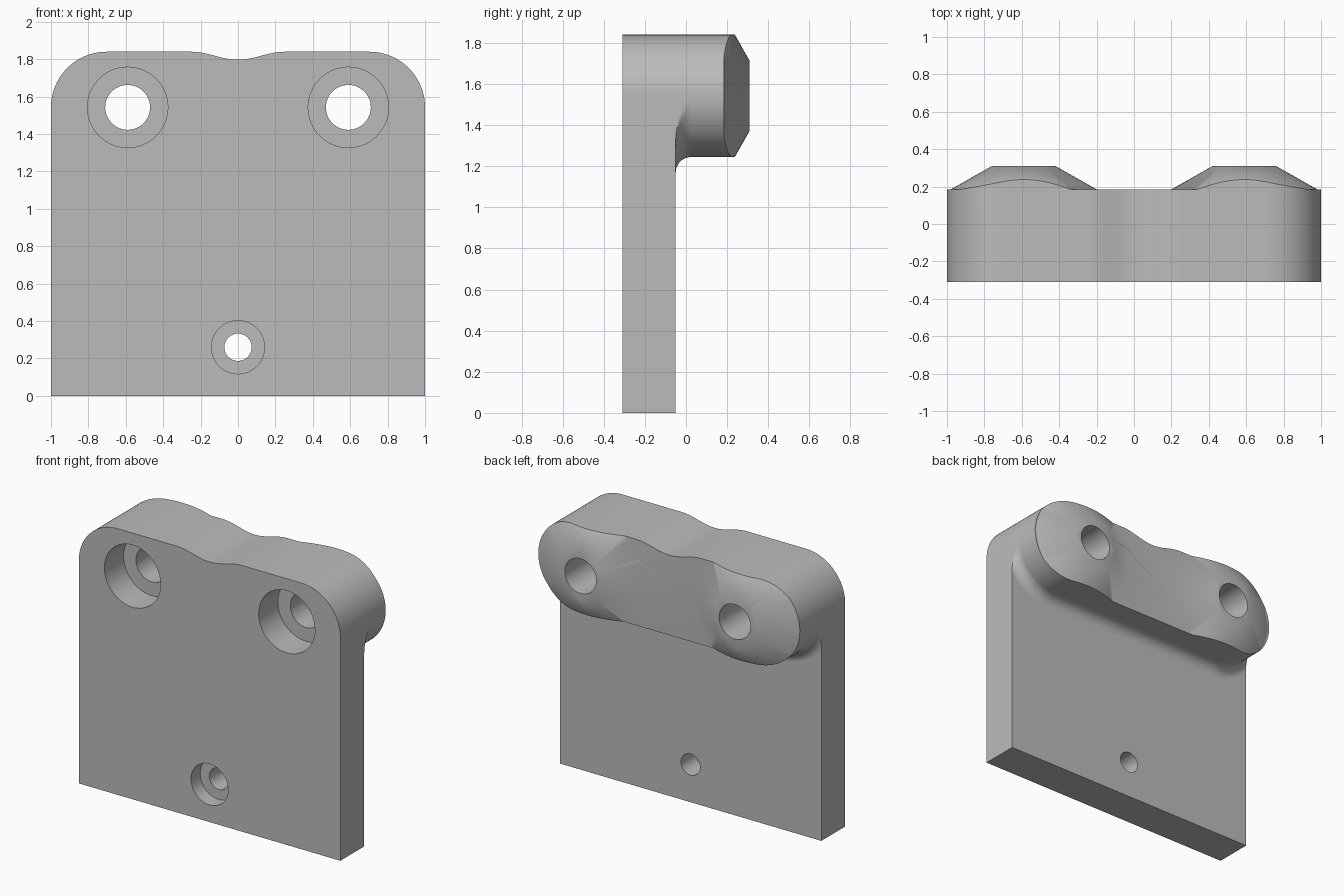
import bpy, bmesh
from math import sin, cos, pi, radians
from mathutils import Matrix

cube = bpy.data.objects.get("Cube")
if cube:
    bpy.data.objects.remove(cube, do_unlink=True)

# Main dimensions
FRONT, PLATE_BACK, BAR_BACK, TIP = -0.31, -0.05, 0.185, 0.31
R, FILLET = 0.2975, 0.075
END_X, BAR_Z = 1 - R, 1.5425
HOLE_X = 0.59
SEG, DIP = 24, 0.25


def make_object(name, bm):
    bmesh.ops.recalc_face_normals(bm, faces=bm.faces)
    mesh = bpy.data.meshes.new(name)
    bm.to_mesh(mesh)
    bm.free()
    obj = bpy.data.objects.new(name, mesh)
    bpy.context.collection.objects.link(obj)
    return obj


def frustum(name, x, z, y0, y1, r0, r1):
    """Round solid along y."""
    bm = bmesh.new()
    bmesh.ops.create_cone(bm, cap_ends=True, segments=64, radius1=r0, radius2=r1, depth=y1 - y0)
    move = Matrix.Translation((x, (y0 + y1) / 2, z)) @ Matrix.Rotation(-pi / 2, 4, 'X')
    bmesh.ops.transform(bm, matrix=move, verts=bm.verts)
    return make_object(name, bm)


def boolean(obj, tool, operation):
    mod = obj.modifiers.new("cut", 'BOOLEAN')
    mod.operation, mod.solver, mod.object = operation, 'EXACT', tool
    bpy.context.view_layer.objects.active = obj
    bpy.ops.object.modifier_apply(modifier=mod.name)
    bpy.data.objects.remove(tool, do_unlink=True)


# Top outline, from the left end over the dip to the right end
right_arc = [(END_X + R * cos(a), BAR_Z + R * sin(a)) for a in (pi / 2 * i / SEG for i in range(SEG + 1))]
dip = [(x, BAR_Z + R - 0.0425 * (1 + cos(pi * x / DIP)) / 2)
       for x in (DIP * (1 - i / 12) for i in range(25))]
upper = right_arc + dip + [(-x, z) for x, z in reversed(right_arc)]


def lower(offset):
    """Bar underside, grown by the fillet and trimmed to the plate width."""
    r = R + offset
    half = [(min(1, END_X + r * cos(a)), BAR_Z - r * sin(a))
            for a in (pi / 2 * i / SEG for i in range(1, SEG + 1))]
    return [(-x, z) for x, z in half] + half[::-1]


# Plate and bar as one body with a fillet underneath the bar
bm = bmesh.new()


def points(pts, y):
    return [bm.verts.new((x, y, z)) for x, z in pts]


corners = [(-1, 0), (1, 0)]
front_top, front_low = points(upper, FRONT), points(corners, FRONT)
back_low = points(corners, PLATE_BACK)
rings = []
steps = 10
for i in range(steps + 1):
    a = pi / 2 * i / steps
    rings.append(points(upper + lower(FILLET * (1 - sin(a))), PLATE_BACK + FILLET * (1 - cos(a))))
rings.append(points(upper + lower(0), 0.4))

n = len(upper)
first = rings[0]
for i in range(n - 1):
    bm.faces.new((front_top[i], front_top[i + 1], first[i + 1], first[i]))
for a, b in zip(rings, rings[1:]):
    for i in range(len(a)):
        j = (i + 1) % len(a)
        bm.faces.new((a[i], a[j], b[j], b[i]))
bm.faces.new(rings[-1])
bm.faces.new(front_top + front_low)
bm.faces.new((front_low[0], front_low[1], back_low[1], back_low[0]))

under = first[n:]
trim = [v for v in under if abs(v.co.x) > 0.9999]
left = [v for v in trim if v.co.x > 0]
right = [v for v in trim if v.co.x < 0]
bm.faces.new([front_low[1], front_top[0], first[0]] + left[::-1] + [back_low[1]])
bm.faces.new([front_low[0], front_top[-1], first[n - 1]] + right + [back_low[0]])
inner = under[len(right) - 1:len(under) - len(left) + 1]
bm.faces.new(inner + [back_low[1], back_low[0]])
body = make_object("mounting_bracket", bm)

# Envelope that shapes the conical bosses on the bar
bm = bmesh.new()
bmesh.ops.create_cube(bm, matrix=Matrix.Translation((0, BAR_BACK - 0.5, 1)) @ Matrix.Diagonal((3, 1, 3, 1)))
envelope = make_object("boss_envelope", bm)
for side in (-1, 1):
    base_y = 0.1
    base_r = 0.17 + (TIP - base_y) * 0.22 / (TIP - BAR_BACK)
    boolean(envelope, frustum("boss", side * HOLE_X, BAR_Z, base_y, TIP, base_r, 0.17), 'UNION')
boolean(body, envelope, 'INTERSECT')

# Counterbored screw holes: x, z, shaft radius, head radius, head depth
for x, z, shaft, head, depth in ((-HOLE_X, BAR_Z, 0.12, 0.215, 0.21),
                                 (HOLE_X, BAR_Z, 0.12, 0.215, 0.21),
                                 (0, 0.26, 0.073, 0.142, 0.1)):
    boolean(body, frustum("screw_shaft", x, z, -0.5, 0.5, shaft, shaft), 'DIFFERENCE')
    boolean(body, frustum("screw_head", x, z, -0.5, FRONT + depth, head, head), 'DIFFERENCE')

# Single grey material
grey = bpy.data.materials.new("plain_grey")
grey.use_nodes = True
colour = (0.5, 0.5, 0.5, 1)
grey.diffuse_color = colour
grey.node_tree.nodes["Principled BSDF"].inputs["Base Color"].default_value = colour
body.data.materials.clear()
body.data.materials.append(grey)
for face in body.data.polygons:
    face.material_index = 0

# Smooth round surfaces, crisp edges
bpy.ops.object.select_all(action='DESELECT')
body.select_set(True)
bpy.context.view_layer.objects.active = body
bpy.ops.object.shade_smooth_by_angle(angle=radians(30))
normals = body.modifiers.new("clean_normals", 'WEIGHTED_NORMAL')
normals.keep_sharp = True
